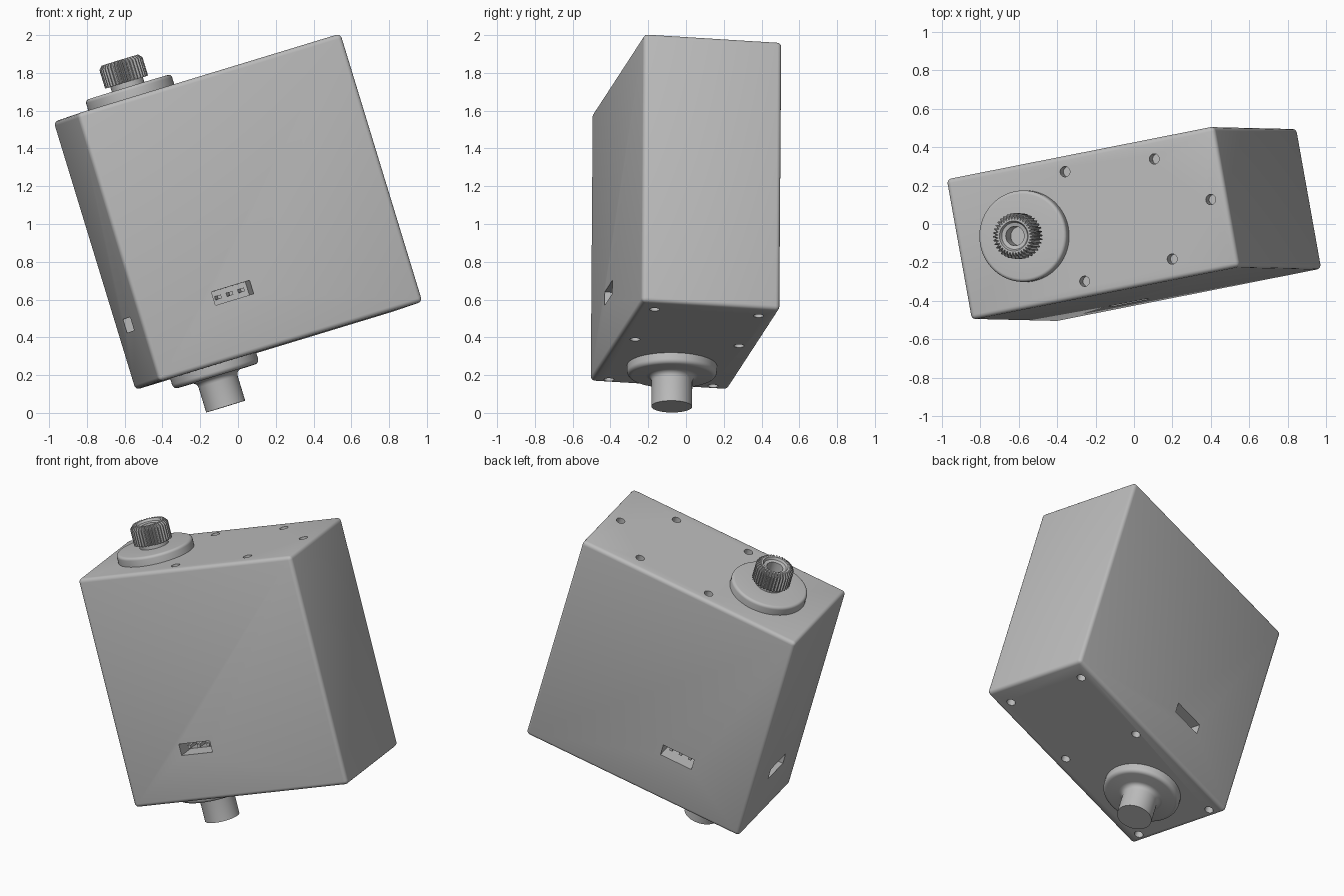
import bpy, bmesh, math
from mathutils import Matrix, Vector

if "Cube" in bpy.data.objects:
    bpy.data.objects.remove(bpy.data.objects["Cube"], do_unlink=True)

# Tilted frame of the whole body: long, across and upright axes
upright = Vector((-0.292, 0.007, 0.956)).normalized()
long_axis = Vector((0.941, 0.186, 0.284))
across = upright.cross(long_axis).normalized()
long_axis = across.cross(upright)
POSE = Matrix((long_axis, across, upright)).transposed().to_4x4()
POSE.translation = (0, 0, 1.065)

HALF_L, HALF_W, HALF_H = 0.742, 0.372, 0.742
SHAFT_X = -0.37

grey = bpy.data.materials.new("plain_grey")
grey.use_nodes = True
grey.diffuse_color = (0.5, 0.5, 0.5, 1)
grey.node_tree.nodes["Principled BSDF"].inputs["Base Color"].default_value = (0.5, 0.5, 0.5, 1)


def finish(name, bm):
    bmesh.ops.recalc_face_normals(bm, faces=bm.faces)
    mesh = bpy.data.meshes.new(name)
    bm.to_mesh(mesh)
    bm.free()
    mesh.materials.append(grey)
    obj = bpy.data.objects.new(name, mesh)
    bpy.context.collection.objects.link(obj)
    obj.matrix_world = POSE
    return obj


def smooth(obj):
    bpy.ops.object.select_all(action='DESELECT')
    obj.select_set(True)
    bpy.context.view_layer.objects.active = obj
    bpy.ops.object.shade_smooth_by_angle(angle=math.radians(35))


def add_box(bm, centre, size):
    mat = Matrix.Translation(centre) @ Matrix.Diagonal((*size, 1))
    return bmesh.ops.create_cube(bm, size=1, matrix=mat)


def lathe(name, profile, steps=64, teeth=None):
    """Spin a radius/height profile round the shaft axis; teeth maps a ring's step to its radius."""
    bm = bmesh.new()
    rings = []
    for r, h in profile:
        ring = []
        for i in range(steps):
            rr = teeth(i, r) if teeth else r
            t = math.tau * i / steps
            ring.append(bm.verts.new((SHAFT_X + rr * math.cos(t), rr * math.sin(t), h)))
        rings.append(ring)
    for a, b in zip(rings, rings[1:]):
        for i in range(steps):
            j = (i + 1) % steps
            bm.faces.new((a[i], a[j], b[j], b[i]))
    bm.faces.new(rings[0])
    bm.faces.new(rings[-1])
    obj = finish(name, bm)
    smooth(obj)
    return obj


# Case with rounded edges
bm = bmesh.new()
add_box(bm, (0, 0, 0), (2 * HALF_L, 2 * HALF_W, 2 * HALF_H))
bmesh.ops.bevel(bm, geom=bm.edges[:], offset=0.024, segments=4, profile=0.5, affect='EDGES')
case = finish("case", bm)

# Cutter for screw holes and connector sockets
DEPTH, SOCKET_W, SOCKET_H, SOCKET_Z = 0.13, 0.215, 0.074, -0.405
cut = bmesh.new()
top_holes = [(-0.097, 0.29), (-0.097, -0.29), (0.392, 0.265), (0.392, -0.265), (0.655, 0)]
bottom_holes = [(x, s * 0.28) for x in (-0.687, 0.056, 0.612) for s in (-1, 1)]
for holes, z in ((top_holes, HALF_H), (bottom_holes, -HALF_H)):
    for x, y in holes:
        bmesh.ops.create_cone(cut, cap_ends=True, segments=24, radius1=0.027, radius2=0.027,
                              depth=0.12, matrix=Matrix.Translation((x, y, z)))

# Each socket: centre on the wall, outward normal, direction of the pin row
sockets = [((-0.226, -HALF_W, SOCKET_Z), (0, -1, 0), (1, 0, 0)),
           ((-0.226, HALF_W, SOCKET_Z), (0, 1, 0), (1, 0, 0)),
           ((-HALF_L, 0, SOCKET_Z), (-1, 0, 0), (0, 1, 0))]
pins = bmesh.new()
for centre, normal, row in sockets:
    c, n, r = Vector(centre), Vector(normal), Vector(row)
    n_abs = Vector([abs(v) for v in n])
    up = Vector((0, 0, 1))
    add_box(cut, c, r * SOCKET_W + n_abs * 2 * DEPTH + up * SOCKET_H)
    for k in (-1, 0, 1):
        add_box(pins, c + r * 0.065 * k - n * 0.09, r * 0.02 + n_abs * 0.09 + up * 0.02)
finish("connector_pins", pins)

cutter = finish("case_cutter", cut)
cutter.hide_render = True
mod = case.modifiers.new("cut", 'BOOLEAN')
mod.object = cutter
mod.operation = 'DIFFERENCE'
mod.solver = 'EXACT'
bpy.context.view_layer.update()
bpy.context.view_layer.objects.active = case
bpy.ops.object.modifier_apply(modifier="cut")
bpy.data.objects.remove(cutter, do_unlink=True)
smooth(case)


def arc(r, h, radius, start, end, n=5):
    """Rounded corner in a lathe profile, angles in degrees."""
    angles = [math.radians(start + (end - start) * i / n) for i in range(n + 1)]
    return [(r + radius * math.cos(a), h + radius * math.sin(a)) for a in angles]


# Top collar and neck below the output spline
lathe("top_collar", [(0.238, 0.73)] + arc(0.220, 0.782, 0.018, 0, 90) + [(0.09, 0.80), (0.09, 0.84)])

# Toothed output spline with a countersunk bore
def tooth(i, r):
    return r - 0.014 if r > 0.1 and i % 4 >= 2 else r

lathe("output_spline",
      [(0.085, 0.828), (0.119, 0.828), (0.119, 0.93), (0.101, 0.95), (0.078, 0.95),
       (0.07, 0.935), (0.05, 0.93), (0.05, 0.84)], steps=144, teeth=tooth)

# Bottom collar flowing into the plain shaft
lathe("bottom_collar_and_shaft",
      [(0.238, -0.73)] + arc(0.213, -0.775, 0.025, 0, -90)
      + arc(0.138, -0.83, 0.03, 90, 180) + [(0.108, -0.968)])
